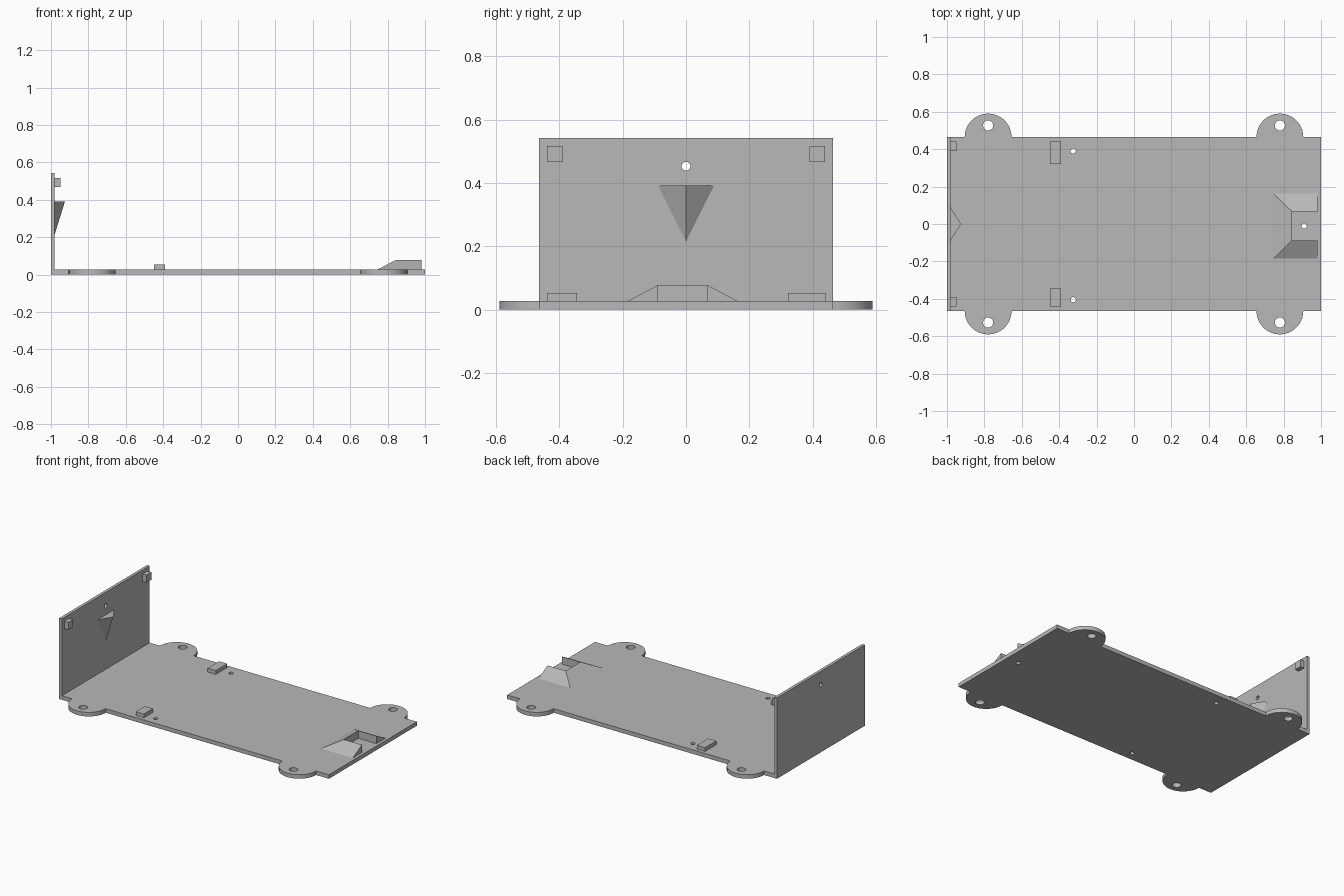
import bpy, bmesh
from math import pi, sin, cos
from mathutils import Matrix

cube = bpy.data.objects.get("Cube")
if cube:
    bpy.data.objects.remove(cube, do_unlink=True)

grey = bpy.data.materials.new("plain_grey")
grey.use_nodes = True
COLOUR = (0.48, 0.48, 0.48, 1)
grey.diffuse_color = COLOUR
grey.node_tree.nodes["Principled BSDF"].inputs["Base Color"].default_value = COLOUR

HALF_W, THICK, WALL = 0.465, 0.027, 0.02
EAR_X, EAR_R = 0.78, 0.125


def arc(cx, cy, r, start, sweep, n):
    return [(cx + r * cos(start + sweep * i / n), cy + r * sin(start + sweep * i / n))
            for i in range(n + 1)]


def circle(cx, cy, r, n=32):
    return arc(cx, cy, r, 0, 2 * pi, n)[:-1]


def sheet(name, loops, depth, matrix=Matrix()):
    """Flat outline with holes, given a thickness from 0 to depth."""
    curve = bpy.data.curves.new(name, "CURVE")
    curve.dimensions, curve.fill_mode = "2D", "BOTH"
    curve.extrude = depth / 2
    for loop in loops:
        spline = curve.splines.new("POLY")
        spline.points.add(len(loop) - 1)
        for point, (x, y) in zip(spline.points, loop):
            point.co = (x, y, 0, 1)
        spline.use_cyclic_u = True
    obj = bpy.data.objects.new(name, curve)
    bpy.context.collection.objects.link(obj)
    bpy.ops.object.select_all(action="DESELECT")
    obj.select_set(True)
    bpy.context.view_layer.objects.active = obj
    bpy.ops.object.convert(target="MESH")
    obj = bpy.context.object
    obj.name = name
    mesh = obj.data
    mesh.transform(matrix @ Matrix.Translation((0, 0, depth / 2)))
    bm = bmesh.new()
    bm.from_mesh(mesh)
    bmesh.ops.remove_doubles(bm, verts=bm.verts, dist=1e-5)
    bmesh.ops.recalc_face_normals(bm, faces=bm.faces)
    bm.to_mesh(mesh)
    bm.free()
    mesh.materials.clear()
    mesh.materials.append(grey)
    bpy.ops.object.shade_smooth_by_angle(angle=pi / 6)
    return obj


def solid(name, verts, faces):
    mesh = bpy.data.meshes.new(name)
    mesh.from_pydata(verts, [], faces)
    bm = bmesh.new()
    bm.from_mesh(mesh)
    bmesh.ops.recalc_face_normals(bm, faces=bm.faces)
    bm.to_mesh(mesh)
    bm.free()
    mesh.materials.append(grey)
    obj = bpy.data.objects.new(name, mesh)
    bpy.context.collection.objects.link(obj)
    return obj


def box(name, xs, ys, zs):
    verts = [(x, y, z) for x in xs for y in ys for z in zs]
    return solid(name, verts, [(0, 1, 3, 2), (4, 6, 7, 5), (0, 4, 5, 1),
                               (2, 3, 7, 6), (0, 2, 6, 4), (1, 5, 7, 3)])


# Base plate with four round mounting ears and drilled holes
outline = [(-1 + WALL, -HALF_W)]
for x in (-EAR_X, EAR_X):
    outline += arc(x, -HALF_W, EAR_R, pi, pi, 32)
outline += [(1, -HALF_W), (1, HALF_W)]
for x in (EAR_X, -EAR_X):
    outline += arc(x, HALF_W, EAR_R, 0, pi, 32)
outline += [(-1 + WALL, HALF_W)]
holes = [circle(sx * EAR_X, sy * 0.527, 0.027) for sx in (-1, 1) for sy in (-1, 1)]
holes += [circle(x, y, 0.014) for x, y in ((-0.325, 0.39), (-0.325, -0.405), (0.91, -0.01))]
sheet("base_plate", [outline] + holes, THICK)

# Upright end wall with one hole (outline y, z swung up to face +x)
upright = Matrix(((0, 0, 1, -1), (1, 0, 0, 0), (0, 1, 0, 0), (0, 0, 0, 1)))
sheet("end_wall", [[(-HALF_W, 0), (HALF_W, 0), (HALF_W, 0.542), (-HALF_W, 0.542)],
                   circle(0, 0.453, 0.014)], WALL, upright)

# Pointed hook on the wall
IN = -1 + WALL
solid("wall_hook", [(IN, -0.088, 0.392), (IN, 0.088, 0.392), (-0.925, 0, 0.392), (IN, 0, 0.215)],
      [(0, 2, 1), (0, 1, 3), (1, 2, 3), (2, 0, 3)])

# Small spacer blocks on the wall and on the base
for side, ys in (("left", (0.39, 0.44)), ("right", (-0.44, -0.39))):
    box(side + "_wall_spacer", (IN, -0.95), ys, (0.467, 0.517))
for side, ys in (("left", (0.322, 0.442)), ("right", (-0.44, -0.345))):
    box(side + "_base_spacer", (-0.45, -0.39), ys, (THICK, 0.053))

# Sloped guide: ramps on three sides of a pocket that opens toward the end
X0, X1, X2, TOP = 0.745, 0.845, 0.98, 0.078
rim = [(X2, -0.185), (X0, -0.185), (X0, 0.163), (X2, 0.163)]
pocket = [(X2, -0.088), (X1, -0.088), (X1, 0.067), (X2, 0.067)]
verts = [(x, y, THICK) for x, y in rim]
verts += [(x, y, TOP) for x, y in pocket] + [(x, y, THICK) for x, y in pocket]
faces = [(0, 4, 8), (3, 11, 7)]
for i in range(3):
    for a, b in ((0, 4), (4, 8), (8, 0)):
        faces.append((a + i, a + i + 1, b + i + 1, b + i))
solid("pocket_guide", verts, faces)
